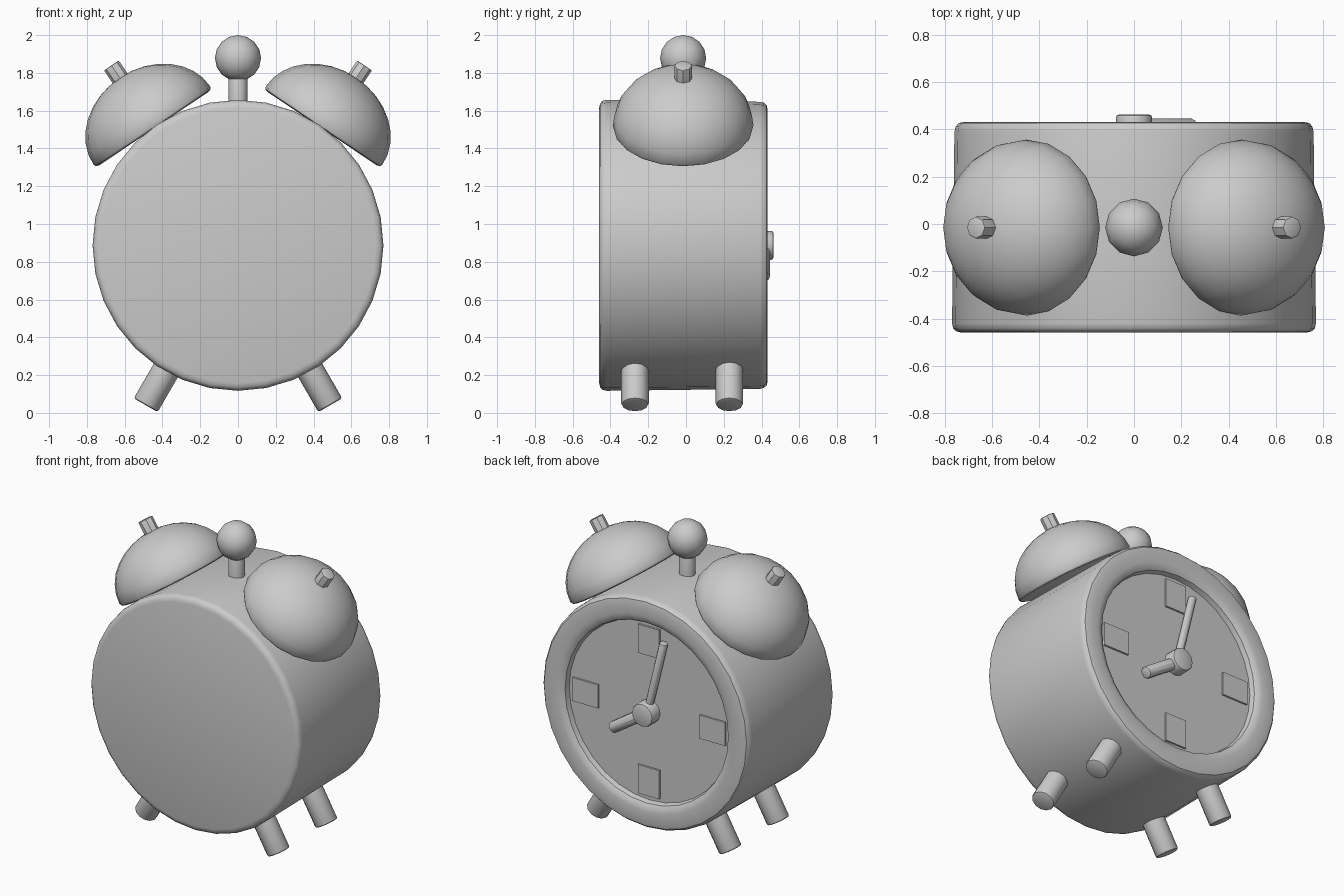
import bpy, bmesh, math
from mathutils import Vector, Matrix

if "Cube" in bpy.data.objects:
    bpy.data.objects.remove(bpy.data.objects["Cube"])

CY = -0.015            # depth centre line of bells and hammer
C = Vector((0, 0, 0.887))  # centre of the round case


def finish(name, bm, angle=35):
    bmesh.ops.recalc_face_normals(bm, faces=bm.faces)
    me = bpy.data.meshes.new(name)
    bm.to_mesh(me)
    bm.free()
    ob = bpy.data.objects.new(name, me)
    bpy.context.collection.objects.link(ob)
    bpy.ops.object.select_all(action='DESELECT')
    ob.select_set(True)
    bpy.context.view_layer.objects.active = ob
    bpy.ops.object.shade_smooth_by_angle(angle=math.radians(angle))
    return ob


def lathe(name, profile, origin, axis, sides):
    """Revolve (radius, height) points about an axis through origin."""
    bm = bmesh.new()
    verts = [bm.verts.new((r, 0, h)) for r, h in profile]
    edges = [bm.edges.new(p) for p in zip(verts, verts[1:])]
    bmesh.ops.spin(bm, geom=verts + edges, cent=(0, 0, 0), axis=(0, 0, 1),
                   angle=math.tau, steps=sides, use_duplicate=False)
    bmesh.ops.remove_doubles(bm, verts=bm.verts, dist=1e-4)
    rot = Vector(axis).to_track_quat('Z', 'Y').to_matrix().to_4x4()
    bm.transform(Matrix.Translation(origin) @ rot)
    return finish(name, bm)


def rod(name, a, b, r, sides=12, bevel=0.012):
    """Cylinder from a to b with a softened far end."""
    a, b = Vector(a), Vector(b)
    n = (b - a).length
    return lathe(name, [(0, 0), (r, 0), (r, n - bevel), (r - bevel * 0.3, n - bevel * 0.3),
                        (r - bevel, n), (0, n)], a, b - a, sides)


# Case: closed front, rounded rim around the recessed dial at the back
lathe("case", [(0, -0.46), (0.73, -0.46), (0.752, -0.454), (0.765, -0.442), (0.77, -0.42),
               (0.76, 0.39), (0.755, 0.412), (0.742, 0.427), (0.72, 0.432),
               (0.645, 0.432), (0.618, 0.426), (0.598, 0.412), (0.588, 0.375)],
      C, (0, 1, 0), 32)
DIAL = 0.38
lathe("dial", [(0, DIAL), (0.592, DIAL)], C, (0, 1, 0), 32)

# Four hour markers
for i in range(4):
    bm = bmesh.new()
    bmesh.ops.create_cube(bm, size=1)
    bm.transform(Matrix.Translation(C) @ Matrix.Rotation(i * math.pi / 2, 4, 'Y')
                 @ Matrix.Translation((0, DIAL, 0.465))
                 @ Matrix.Diagonal((0.155, 0.025, 0.19, 1)))
    finish("hour_marker", bm)

# Hub and hands
rod("hub", C + Vector((0, 0.36, 0)), C + Vector((0, 0.463, 0)), 0.077, 12)
rod("minute_hand", C + Vector((0, 0.403, 0)), C + Vector((-0.12, 0.403, 0.49)), 0.026, 10, 0.005)
rod("hour_hand", C + Vector((0, 0.408, 0)), C + Vector((0.25, 0.408, -0.165)), 0.038, 10, 0.008)

# Hammer between the bells
rod("hammer_stem", (0, CY, 1.6), (0, CY, 1.82), 0.05)
bm = bmesh.new()
bmesh.ops.create_uvsphere(bm, u_segments=12, v_segments=8, radius=0.122)
bm.transform(Matrix.Translation((0, CY, 1.878)))
finish("hammer_ball", bm, 60)

for s in (-1, 1):
    # Bell dome with rolled lip and top peg
    axis = Vector((s * 0.558, 0, 0.83))
    base = Vector((s * 0.445, CY, 1.505))
    R, H = 0.372, 0.325
    dome = [(R * math.cos(t), 0.02 + (H - 0.02) * math.sin(t))
            for t in (k * math.pi / 16 for k in range(8))]
    lathe("bell", [(0, 0), (R - 0.025, 0), (R - 0.006, 0.006)] + dome + [(0, H)], base, axis, 20)
    rod("bell_peg", base + axis * 0.25, base + axis * 0.403, 0.047, 8, 0.006)

    # Splayed legs
    out = Vector((s * 0.5, 0, -0.866))
    for label, y in (("front_leg", -0.27), ("back_leg", 0.23)):
        p = C + Vector((0, y, 0))
        rod(label, p + out * 0.68, p + out * 0.977, 0.073)
